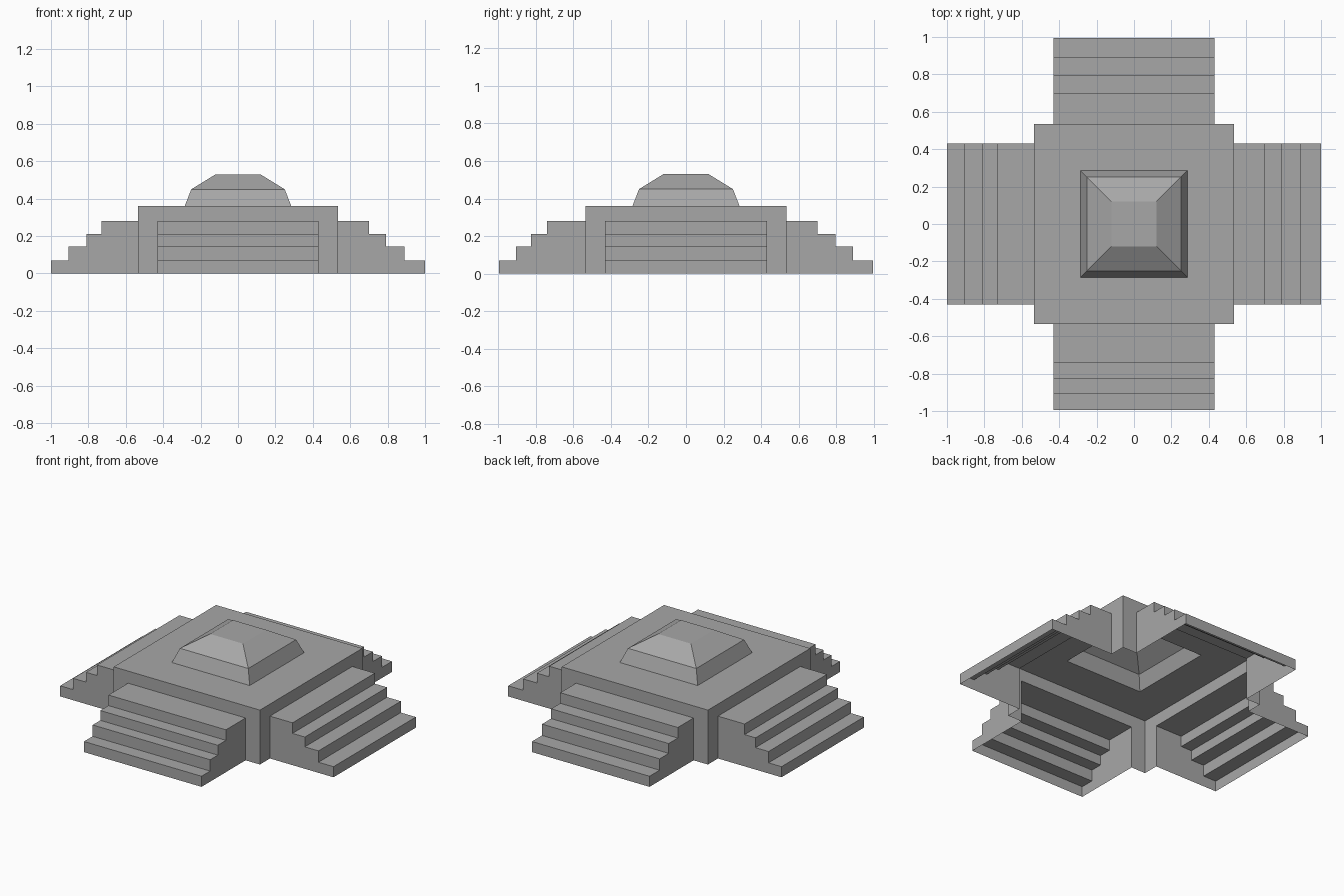
import bpy, bmesh, math
from mathutils import Matrix, Vector

cube = bpy.data.objects.get("Cube")
if cube:
    bpy.data.objects.remove(cube, do_unlink=True)

stone = bpy.data.materials.new("grey stone")
stone.use_nodes = True
colour = (0.39, 0.39, 0.39, 1)
stone.diffuse_color = colour
stone.node_tree.nodes["Principled BSDF"].inputs["Base Color"].default_value = colour

BASE = 0.535       # half width of the platform
TOP = 0.36         # platform height
STAIR = 0.43       # half width of each stair
CAP = 0.285        # half width of the opening under the roof cap
HEIGHTS = [0.07, 0.145, 0.21, 0.28]


def face(bm, points):
    return bm.faces.new([bm.verts.new(p) for p in points])


def finish(bm, name):
    bmesh.ops.remove_doubles(bm, verts=bm.verts, dist=0.0005)
    bmesh.ops.recalc_face_normals(bm, faces=bm.faces)
    mesh = bpy.data.meshes.new(name)
    bm.to_mesh(mesh)
    bm.free()
    mesh.materials.append(stone)
    obj = bpy.data.objects.new(name, mesh)
    bpy.context.collection.objects.link(obj)


def ring(half, z):
    return [Vector((x * half, y * half, z))
            for x, y in ((-1, -1), (1, -1), (1, 1), (-1, 1))]


def band(bm, lower, upper):
    for i in range(4):
        j = (i + 1) % 4
        face(bm, [lower[i], lower[j], upper[j], upper[i]])


# Hollow platform: roof with an opening, walls open behind the stairs
bm = bmesh.new()
band(bm, ring(BASE, TOP), ring(CAP, TOP))
wall = [(-BASE, 0), (-STAIR, 0), (-STAIR, HEIGHTS[-1]), (STAIR, HEIGHTS[-1]),
        (STAIR, 0), (BASE, 0), (BASE, TOP), (-BASE, TOP)]
for k in range(4):
    turn = Matrix.Rotation(k * math.pi / 2, 3, 'Z')
    face(bm, [turn @ Vector((x, -BASE, z)) for x, z in wall])
finish(bm, "platform")

# Faceted roof cap
bm = bmesh.new()
rings = [ring(CAP, TOP), ring(0.25, 0.45), ring(0.12, 0.53)]
for low, high in zip(rings, rings[1:]):
    band(bm, low, high)
face(bm, rings[-1])
finish(bm, "roof_cap")


# Hollow stairs: treads, risers and stepped side walls
def stairs(name, quarter_turns, reaches):
    turn = Matrix.Rotation(quarter_turns * math.pi / 2, 3, 'Z')
    profile = [(reaches[0], 0)]
    for i, z in enumerate(HEIGHTS):
        inner = reaches[i + 1] if i + 1 < len(reaches) else BASE
        profile += [(reaches[i], z), (inner, z)]
    bm = bmesh.new()

    def side(x, points):
        return [turn @ Vector((x, -r, z)) for r, z in points]

    for pair in zip(profile, profile[1:]):
        face(bm, side(-STAIR, pair) + side(STAIR, pair)[::-1])
    for x in (-STAIR, STAIR):
        face(bm, side(x, profile + [(BASE, 0)]))
    finish(bm, name)


stairs("front_stairs", 0, [0.995, 0.905, 0.825, 0.74])
stairs("left_stairs", 1, [1.0, 0.89, 0.79, 0.70])
stairs("back_stairs", 2, [0.995, 0.89, 0.795, 0.70])
stairs("right_stairs", 3, [1.0, 0.905, 0.81, 0.73])
